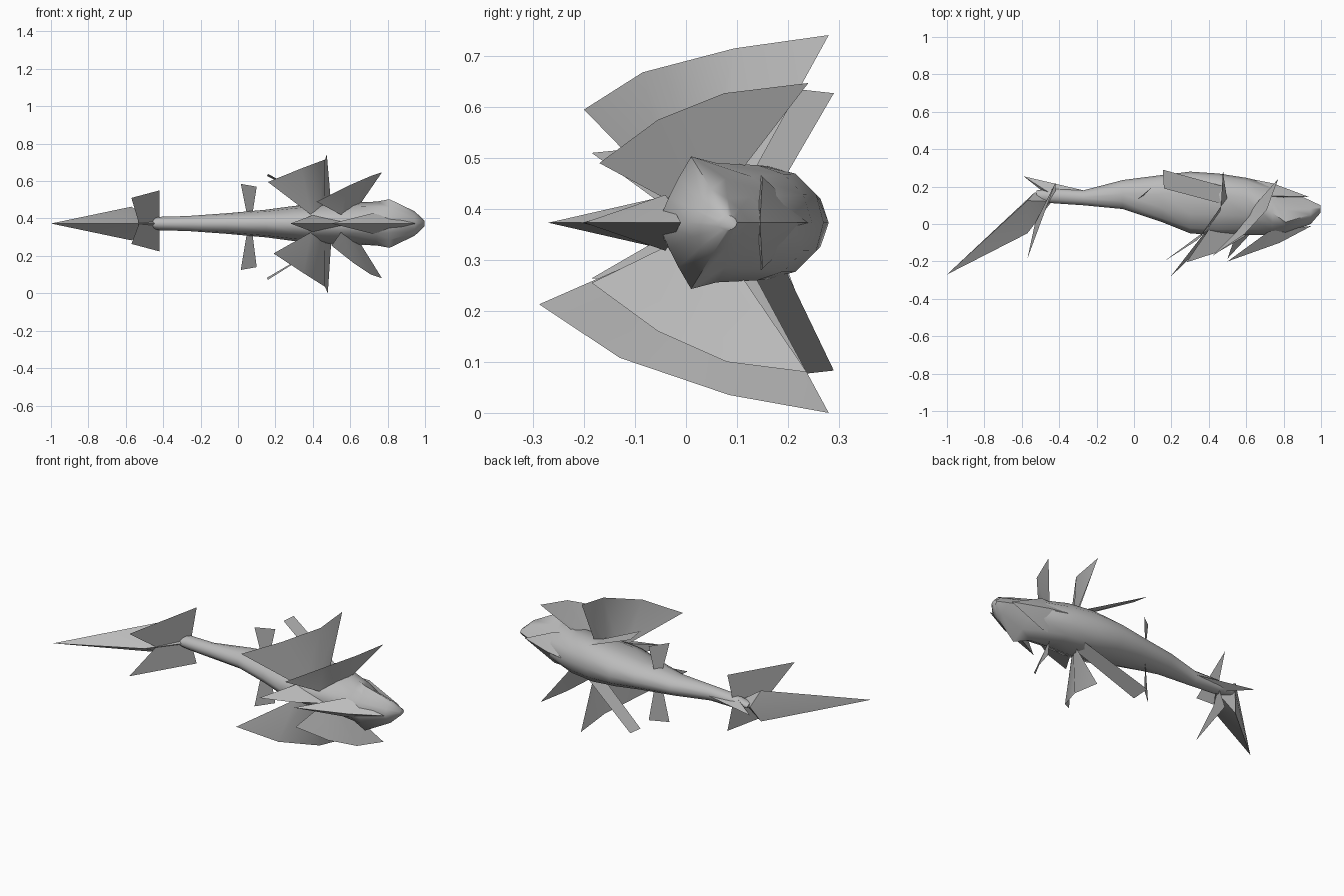
import bpy, bmesh, math
from mathutils import Vector

cube = bpy.data.objects.get("Cube")
if cube:
    bpy.data.objects.remove(cube)

MID = 0.373   # height of the symmetry plane
grey = bpy.data.materials.new("plain_grey")
grey.use_nodes = True
COLOUR = (0.5, 0.5, 0.5, 1)
grey.diffuse_color = COLOUR
grey.node_tree.nodes["Principled BSDF"].inputs["Base Color"].default_value = COLOUR


def finish(name, bm, angle):
    mesh = bpy.data.meshes.new(name)
    bm.to_mesh(mesh)
    bm.free()
    mesh.materials.append(grey)
    ob = bpy.data.objects.new(name, mesh)
    bpy.context.collection.objects.link(ob)
    bpy.ops.object.select_all(action='DESELECT')
    ob.select_set(True)
    bpy.context.view_layer.objects.active = ob
    bpy.ops.object.shade_smooth_by_angle(angle=math.radians(angle))


def flip(points, mid=MID):
    return [(x, y, 2 * mid - z) for x, y, z in points]


def wedge(name, spine, sides):
    """Convex piece from midline points (x, y) and mirrored side points (x, y, reach)."""
    bm = bmesh.new()
    for x, y in spine:
        bm.verts.new((x, y, MID))
    for x, y, reach in sides:
        for s in (1, -1):
            bm.verts.new((x, y, MID + s * reach))
    bmesh.ops.convex_hull(bm, input=bm.verts)
    bmesh.ops.recalc_face_normals(bm, faces=bm.faces)
    finish(name, bm, 50)


def fan(name, root, edge):
    """Thin sheet between a short root line and a wide outer edge, facing forward."""
    bm = bmesh.new()
    a, b = Vector(root[0]), Vector(root[1])
    n = len(edge) - 1
    low = [bm.verts.new(a.lerp(b, i / n)) for i in range(n + 1)]
    top = [bm.verts.new(p) for p in edge]
    for i in range(n):
        face = bm.faces.new((low[i], low[i + 1], top[i + 1], top[i]))
        face.normal_update()
        if face.normal.x < 0:
            face.normal_flip()
    finish(name, bm, 40)


# Body: rings of x, lowest y, widest y, highest y, half thickness, diamond sharpness
rings = [
    (-0.52, 0.12, 0.15, 0.18, 0.012, 0),
    (-0.42, 0.11, 0.15, 0.19, 0.036, 0),
    (-0.27, 0.10, 0.14, 0.18, 0.04, 0),
    (-0.06, 0.08, 0.16, 0.235, 0.055, 0),
    (0.15, 0.01, 0.16, 0.262, 0.074, 0),
    (0.30, -0.05, 0.16, 0.28, 0.094, 0),
    (0.45, -0.06, 0.16, 0.27, 0.111, 0),
    (0.60, -0.06, 0.14, 0.247, 0.113, 0.1),
    (0.74, -0.06, 0.06, 0.215, 0.117, 0.4),
    (0.81, -0.055, 0.01, 0.185, 0.13, 0.85),
    (0.945, 0.0, 0.05, 0.125, 0.065, 0.6),
    (0.997, 0.06, 0.08, 0.10, 0.015, 0),
]
SIDES = 12
bm = bmesh.new()
loops = []
for x, lo, mid, hi, half, sharp in rings:
    loop = []
    for i in range(SIDES):
        t = math.tau * i / SIDES
        c, s = math.cos(t), math.sin(t)
        r = 1 - sharp + sharp / (abs(c) + abs(s))
        reach = hi - mid if c > 0 else mid - lo
        loop.append(bm.verts.new((x, mid + reach * c * r, MID + half * s * r)))
    loops.append(loop)
for p, q in zip(loops, loops[1:]):
    for i in range(SIDES):
        j = (i + 1) % SIDES
        bm.faces.new((p[i], p[j], q[j], q[i]))
bm.faces.new(loops[0])
bm.faces.new(loops[-1])
bmesh.ops.recalc_face_normals(bm, faces=bm.faces)
finish("body", bm, 60)

# Head shield, tail and keels along the midline
wedge("head_shield", [(0.935, 0.145), (0.74, 0.218), (0.6, 0.246)],
      [(0.74, 0.15, 0.09), (0.6, 0.14, 0.1)])
wedge("tail_fin", [(-1, -0.27), (-0.53, 0.17), (-0.57, -0.05), (-0.44, 0.12)],
      [(-0.57, 0.125, 0.09)])
wedge("tail_spike", [(-0.59, 0.255), (-0.27, 0.18), (-0.42, 0.12)], [(-0.41, 0.14, 0.03)])
wedge("front_keel", [(0.5, -0.2), (0.78, -0.1), (0.95, -0.01)], [(0.72, -0.04, 0.055)])
wedge("rear_keel", [(0.28, -0.205), (0.45, -0.15), (0.62, -0.05)], [(0.4, -0.03, 0.045)])

# Large side fans, which differ a little between the two sides
rear_root = [(0.39, -0.03, 0.42), (0.5, 0.12, 0.45)]
fan("rear_fan_upper", rear_root,
    [(0.16, -0.2, 0.595), (0.34, -0.085, 0.668), (0.465, 0.095, 0.715), (0.475, 0.28, 0.741)])
fan("rear_fan_lower", flip(rear_root),
    [(0.19, -0.288, 0.213), (0.35, -0.13, 0.108), (0.465, 0.085, 0.035), (0.48, 0.28, 0)])
front_root = [(0.55, -0.04, 0.42), (0.645, 0.1, 0.465)]
fan("front_fan_upper", front_root,
    [(0.42, -0.17, 0.49), (0.59, -0.055, 0.575), (0.71, 0.075, 0.627), (0.77, 0.24, 0.647)])
fan("front_fan_lower", flip(front_root),
    [(0.5, -0.185, 0.255), (0.62, -0.055, 0.16), (0.71, 0.08, 0.1), (0.77, 0.237, 0.08)])

# Small fins in pairs, each with the height its outer edges mirror about
fins = {
    "swept_blade": (0.355, [(0.5, 0.1, 0.46), (0.52, 0.19, 0.455)],
                    [(0.16, 0.19, 0.638), (0.155, 0.29, 0.627)]),
    "small_fin": (0.355, [(0.05, 0.15, 0.41), (0.075, 0.18, 0.41)],
                  [(0.015, 0.13, 0.585), (0.1, 0.2, 0.57)]),
    "tail_side_fin": (0.387, [(-0.53, 0.0, 0.375), (-0.42, 0.17, 0.385)],
                      [(-0.57, -0.185, 0.51), (-0.42, 0.22, 0.55)]),
}
for name, (mid, root, edge) in fins.items():
    fan(name + "_upper", root, edge)
    fan(name + "_lower", flip(root), flip(edge, mid))
